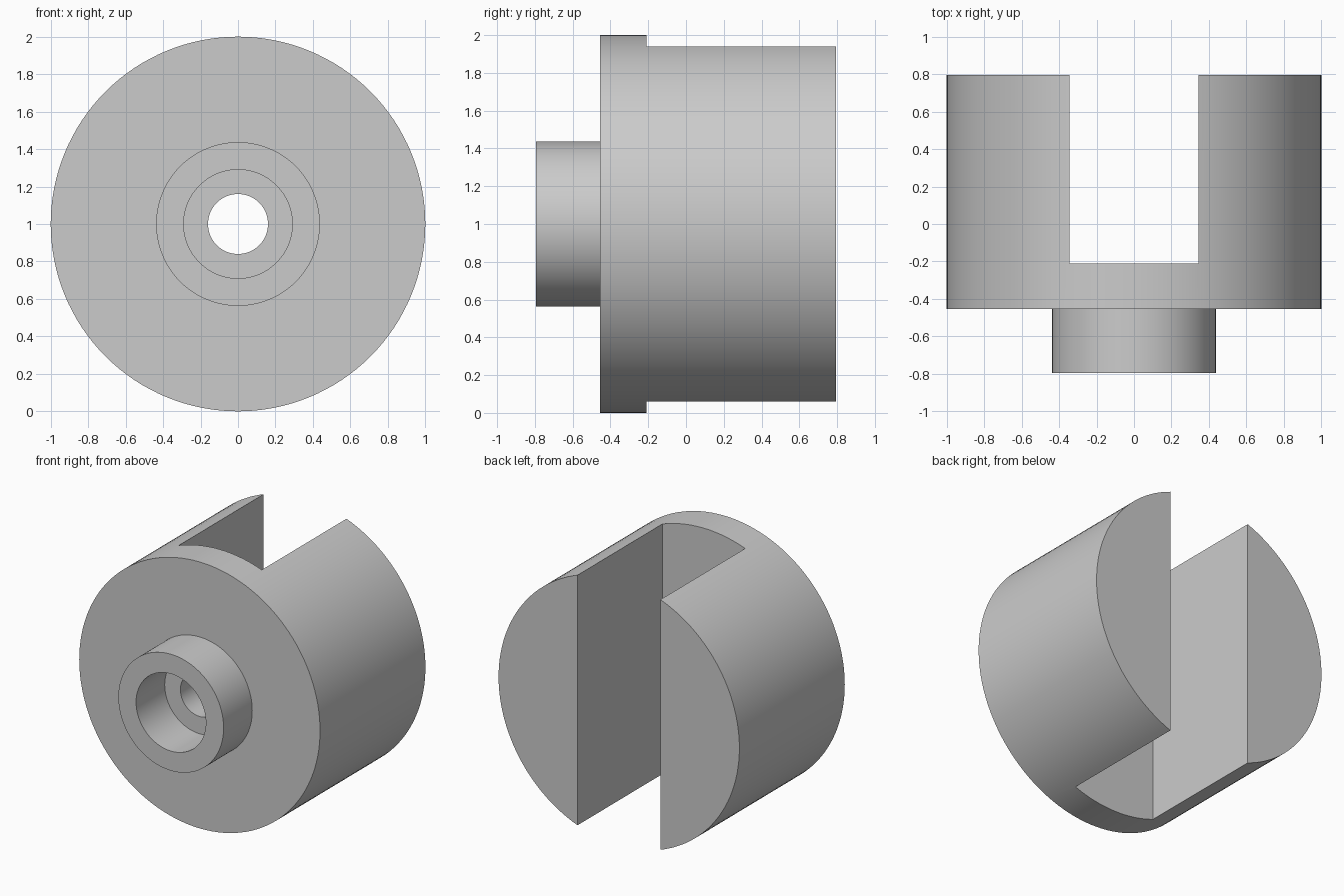
import bpy
import bmesh
import math
from mathutils import Matrix

default = bpy.data.objects.get("Cube")
if default:
    bpy.data.objects.remove(default, do_unlink=True)

SEGMENTS = 128
CENTRE_Z = 1.0
FRONT, SHOULDER, SLOT_FLOOR, BACK = -0.795, -0.455, -0.21, 0.795
HOLE_R, BORE_R, BOSS_R, BODY_R = 0.16, 0.29, 0.437, 1.0
SLOT_HALF = 0.344

grey = bpy.data.materials.new("plain grey")
grey.use_nodes = True
colour = (0.6, 0.6, 0.6, 1.0)
grey.diffuse_color = colour
grey.node_tree.nodes["Principled BSDF"].inputs["Base Color"].default_value = colour


def make_object(name, bm):
    bmesh.ops.recalc_face_normals(bm, faces=bm.faces)
    mesh = bpy.data.meshes.new(name)
    bm.to_mesh(mesh)
    bm.free()
    mesh.materials.append(grey)
    obj = bpy.data.objects.new(name, mesh)
    bpy.context.collection.objects.link(obj)
    return obj


def lathe(name, profile):
    """Turn a closed (radius, y) profile around the y axis."""
    bm = bmesh.new()
    rings = []
    for r, y in profile:
        ring = []
        for i in range(SEGMENTS):
            a = math.tau * i / SEGMENTS
            ring.append(bm.verts.new((r * math.cos(a), y, CENTRE_Z + r * math.sin(a))))
        rings.append(ring)
    for k, ring in enumerate(rings):
        after = rings[(k + 1) % len(rings)]
        for i in range(SEGMENTS):
            j = (i + 1) % SEGMENTS
            bm.faces.new((ring[i], ring[j], after[j], after[i]))
    return make_object(name, bm)


# Body with front boss, counterbore and through hole
body = lathe("slotted_body", [
    (HOLE_R, SHOULDER), (BORE_R, SHOULDER), (BORE_R, FRONT), (BOSS_R, FRONT),
    (BOSS_R, SHOULDER), (BODY_R, SHOULDER), (BODY_R, BACK), (HOLE_R, BACK),
])

# Vertical slot open to the back, top and bottom
bm = bmesh.new()
slot_end = BACK + 0.2
bmesh.ops.create_cube(bm, size=1.0, matrix=(
    Matrix.Translation((0, (SLOT_FLOOR + slot_end) / 2, CENTRE_Z))
    @ Matrix.Diagonal((2 * SLOT_HALF, slot_end - SLOT_FLOOR, 3, 1))))
cutter = make_object("slot_cutter", bm)
cutter.hide_render = True

cut = body.modifiers.new("slot", 'BOOLEAN')
cut.operation = 'DIFFERENCE'
cut.solver = 'EXACT'
cut.object = cutter

bpy.ops.object.select_all(action='DESELECT')
body.select_set(True)
bpy.context.view_layer.objects.active = body
bpy.ops.object.modifier_apply(modifier=cut.name)
bpy.data.objects.remove(cutter, do_unlink=True)

# Smooth round walls, crisp edges
bpy.ops.object.shade_smooth_by_angle(angle=math.radians(30))
